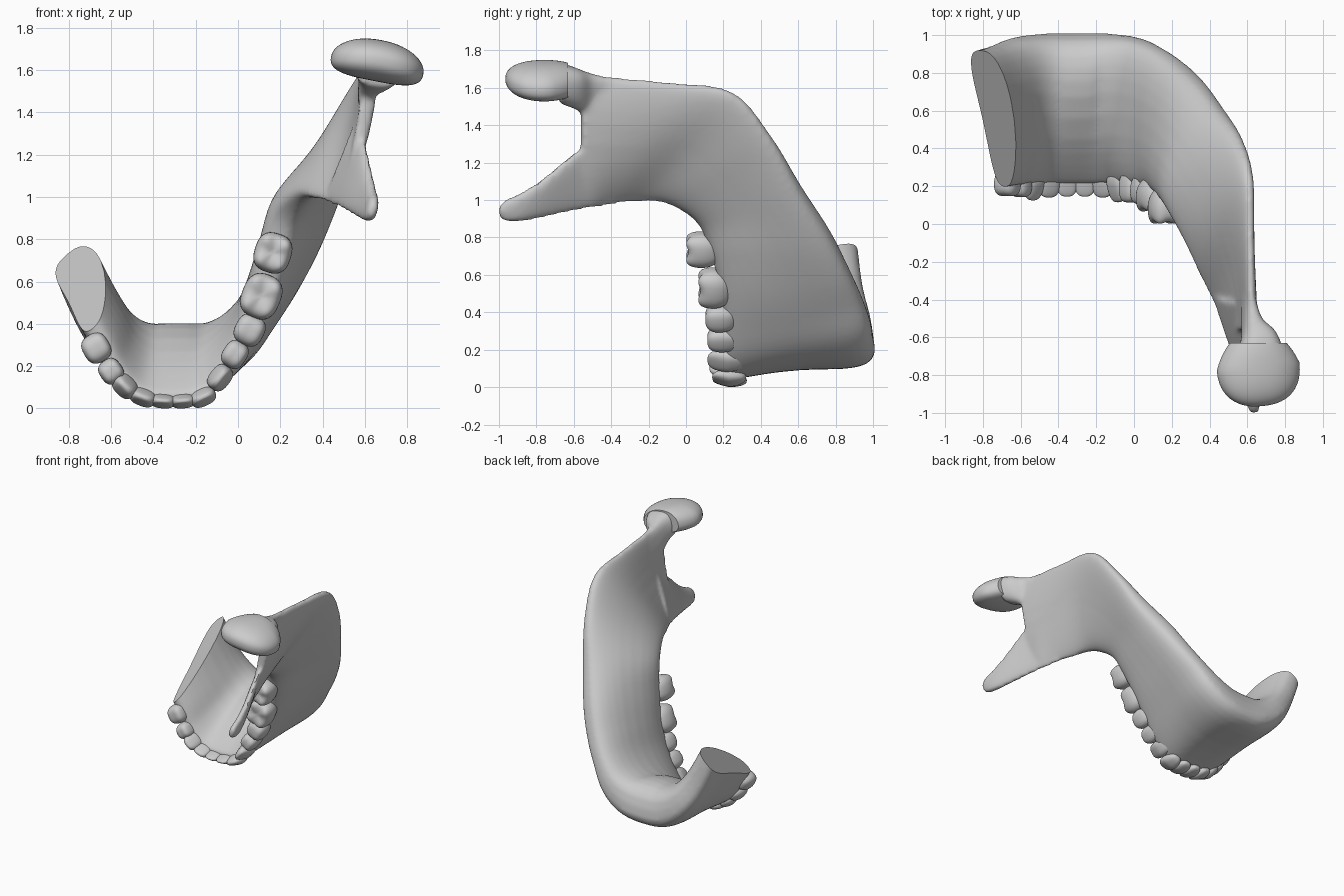
import bpy, bmesh, math
from mathutils import Vector as V, Matrix

if "Cube" in bpy.data.objects:
    bpy.data.objects.remove(bpy.data.objects["Cube"])


def catmull(p0, p1, p2, p3, t):
    return [0.5 * (2*b + (c-a)*t + (2*a-5*b+4*c-d)*t*t + (3*b-a-3*c+d)*t**3)
            for a, b, c, d in zip(p0, p1, p2, p3)]


def loft(bm, stations, steps=5, n=28):
    """Station: edge A xyz, edge B xyz, thickness at A and B, bulge toward the tongue side."""
    s, rows = stations, []
    for i in range(len(s) - 1):
        for k in range(steps):
            rows.append(catmull(s[max(i-1, 0)], s[i], s[i+1], s[min(i+2, len(s)-1)], k / steps))
    rows.append(list(s[-1]))
    mids = [(V(r[:3]) + V(r[3:6])) / 2 for r in rows]
    rings = []
    for i, r in enumerate(rows):
        a, b = V(r[:3]), V(r[3:6])
        tan = mids[min(i+1, len(rows)-1)] - mids[max(i-1, 0)]
        nor = tan.cross(b - a).normalized()
        ring = []
        for j in range(n):
            th = 2 * math.pi * j / n
            c, q = math.cos(th), math.sin(th)
            u = 0.5 - 0.5 * math.copysign(abs(c) ** 0.8, c)
            w = math.copysign(abs(q) ** 0.7, q) * (r[6] + (r[7]-r[6]) * u) / 2
            ring.append(bm.verts.new(a.lerp(b, u) + nor * (w + r[8] * math.sin(math.pi * u))))
        rings.append(ring)
    for p, q in zip(rings, rings[1:]):
        for j in range(n):
            bm.faces.new((p[j], p[(j+1) % n], q[(j+1) % n], q[j]))
    bm.faces.new(rings[0][::-1])
    bm.faces.new(rings[-1])


def finish(bm, name, angle=40):
    bmesh.ops.recalc_face_normals(bm, faces=bm.faces)
    me = bpy.data.meshes.new(name)
    bm.to_mesh(me)
    bm.free()
    ob = bpy.data.objects.new(name, me)
    bpy.context.collection.objects.link(ob)
    bpy.ops.object.select_all(action='DESELECT')
    ob.select_set(True)
    bpy.context.view_layer.objects.active = ob
    bpy.ops.object.shade_smooth_by_angle(angle=math.radians(angle))
    return ob


def slice_off(bm, co, no, xmax=9):
    """Remove everything on the normal side (left of xmax) and cap the cut flat."""
    verts = [v for v in bm.verts if v.co.x < xmax]
    keep = set(verts)
    geom = verts + [g for g in bm.edges[:] + bm.faces[:] if keep.issuperset(g.verts)]
    bmesh.ops.bisect_plane(bm, geom=geom, plane_co=co, plane_no=no, clear_outer=True)
    bmesh.ops.holes_fill(bm, edges=[e for e in bm.edges if e.is_boundary], sides=0)


# jaw body and ramus, swept from the cut end round the chin and up
body = [
    (-.78, .18, .53, -.89, .90, .93, .16, .25, .04),
    (-.65, .20, .32, -.74, .94, .57, .17, .28, .04),
    (-.57, .21, .17, -.61, .985, .38, .14, .33, .04),
    (-.46, .21, .07, -.46, 1.0, .28, .09, .40, .05),
    (-.31, .21, .05, -.31, 1.0, .26, .08, .42, .06),
    (-.16, .21, .07, -.14, 1.0, .28, .09, .40, .05),
    (-.06, .21, .17, 0, .985, .355, .13, .33, .03),
    (.035, .20, .34, .11, .94, .48, .15, .26, .01),
    (.11, .18, .53, .22, .87, .63, .20, .25, .01),
    (.165, .13, .73, .33, .77, .82, .23, .25, .01),
    (.21, .06, .90, .45, .62, 1.05, .24, .21, .02),
    (.29, -.10, .99, .555, .46, 1.33, .17, .15, .02),
    (.35, -.25, .995, .615, .25, 1.575, .10, .12, .01),
    (.42, -.40, .98, .62, -.1, 1.63, .06, .09, -.025),
    (.465, -.50, .96, .625, -.40, 1.66, .05, .09, -.035),
    (.49, -.57, .96, .635, -.56, 1.68, .04, .09, -.03)]
coronoid = [
    (.42, -.38, .975, .57, -.42, 1.36, .045, .045, 0),
    (.49, -.58, .945, .60, -.60, 1.25, .05, .05, 0),
    (.565, -.78, .905, .63, -.77, 1.11, .06, .05, 0),
    (.605, -.90, .885, .645, -.89, 1.035, .07, .05, 0),
    (.62, -.97, .89, .65, -.965, 1.0, .06, .05, 0),
    (.635, -1.003, .92, .645, -1.0, .965, .04, .03, 0)]
neck = [
    (.575, -.36, 1.42, .62, -.34, 1.64, .03, .05, 0),
    (.585, -.50, 1.44, .645, -.50, 1.675, .06, .11, 0),
    (.63, -.60, 1.49, .68, -.60, 1.71, .16, .22, 0),
    (.66, -.68, 1.52, .68, -.68, 1.73, .24, .25, 0)]
bm = bmesh.new()
for part in (body, coronoid, neck):
    loft(bm, part)
jaw = finish(bm, "jaw_blank")
for kind, props in (('REMESH', dict(mode='VOXEL', voxel_size=.014)),
                    ('SMOOTH', dict(factor=.5, iterations=9))):
    m = jaw.modifiers.new(kind.lower(), kind)
    for k, v in props.items():
        setattr(m, k, v)
    bpy.ops.object.modifier_apply(modifier=m.name)

# flat saw cut on the short side
bm = bmesh.new()
bm.from_mesh(jaw.data)
bpy.data.objects.remove(jaw)
slice_off(bm, (-.73, .2, .34), V((-.109, -.076, .1185)).normalized(), -.3)
finish(bm, "jaw_bone")

# condyle head, clipped where it meets the neck
bm = bmesh.new()
bmesh.ops.create_uvsphere(bm, u_segments=48, v_segments=32, radius=1)
for v in bm.verts:
    x, y, z = [math.copysign(abs(c) ** .85, c) for c in v.co]
    v.co = (x * .222 * (1 - .35 * max(y, 0)), y * .21, z * .098 - .025 * x * x + .008)
bmesh.ops.transform(bm, verts=bm.verts, matrix=Matrix.Translation((.66, -.755, 1.637))
                    @ Matrix.Rotation(math.radians(11), 4, 'Y') @ Matrix.Rotation(math.radians(6), 4, 'Z'))
slice_off(bm, (.66, -.63, 1.64), V((0, 1, 0)))
finish(bm, "condyle")


def tooth(name, pos, ang, along, across, height, cusps):
    """Crown points to -y; ang is the arch direction in the x-z plane."""
    bm = bmesh.new()
    bmesh.ops.create_uvsphere(bm, u_segments=32, v_segments=24, radius=1)
    for v in bm.verts:
        x, y, z = [math.copysign(abs(c) ** .75, c) for c in v.co]
        top = max(z, 0)
        r = min(math.hypot(x, y), 1)
        if cusps == 4:
            z += top * (.3 * math.sin(2 * math.atan2(y, x)) ** 2 * r * r - .25 * (1 - r))
        elif cusps == 2:
            z += top * (.2 * y * y - .1)
        else:
            y *= 1 - .5 * top
        k = 1 - .15 * max(-z, 0)
        v.co = (x * along / 2 * k, y * across / 2 * k, z * height / 2)
    e1 = V((math.cos(ang), 0, math.sin(ang)))
    up = V((0, -1, 0))
    rot = Matrix((e1, up.cross(e1), up)).transposed().to_4x4()
    bmesh.ops.transform(bm, verts=bm.verts, matrix=Matrix.Translation(pos) @ rot)
    finish(bm, name, 45)


# teeth: name, centre, arch angle, length, width, height, cusps
teeth = [
    ("second_molar", (.165, .095, .735), 72, .19, .175, .20, 4),
    ("first_molar", (.11, .155, .53), 68, .215, .185, .19, 4),
    ("second_premolar", (.055, .185, .37), 63, .15, .14, .18, 2),
    ("first_premolar", (-.015, .20, .255), 57, .135, .115, .19, 2),
    ("canine", (-.085, .22, .145), 52, .13, .10, .21, 1),
    ("lateral_incisor", (-.165, .23, .053), 25, .125, .085, .18, 1),
    ("central_incisor", (-.26, .235, .035), 4, .115, .07, .18, 1),
    ("left_central_incisor", (-.355, .235, .035), -4, .115, .07, .18, 1),
    ("left_lateral_incisor", (-.45, .23, .053), -20, .125, .085, .18, 1),
    ("left_canine", (-.535, .22, .105), -45, .125, .10, .19, 1),
    ("left_first_premolar", (-.60, .22, .175), -55, .12, .11, .17, 2),
    ("left_second_premolar", (-.67, .22, .285), -60, .14, .13, .16, 2)]
for name, pos, ang, al, ac, h, c in teeth:
    tooth(name, pos, math.radians(ang), al, ac, h, c)
